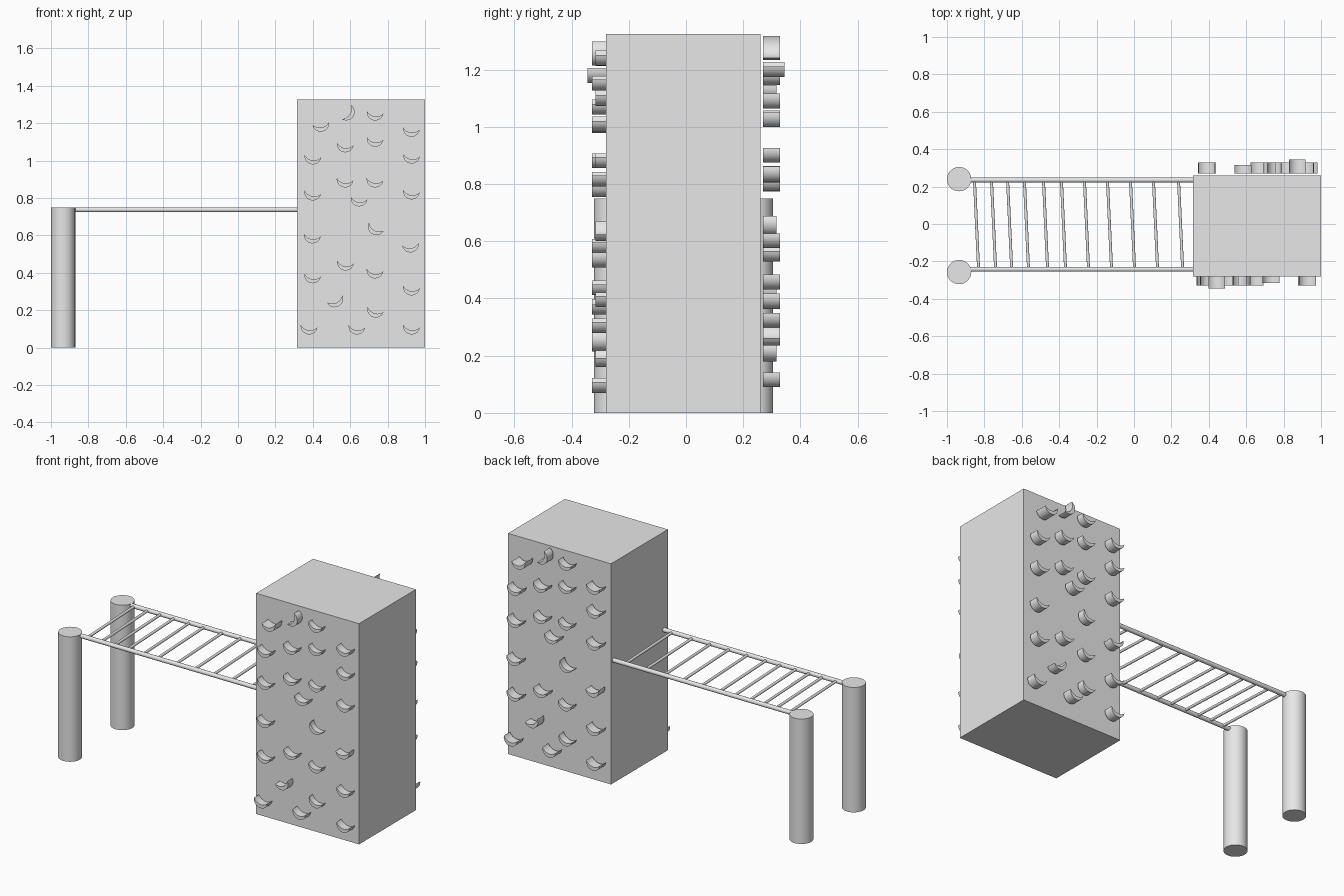
import bpy, bmesh, math
from mathutils import Vector, Matrix

if "Cube" in bpy.data.objects:
    bpy.data.objects.remove(bpy.data.objects["Cube"], do_unlink=True)

grey = bpy.data.materials.new("plain grey")
grey.use_nodes = True
grey.diffuse_color = (0.8, 0.8, 0.8, 1)
grey.node_tree.nodes["Principled BSDF"].inputs["Base Color"].default_value = (0.8, 0.8, 0.8, 1)


def finish(name, bm, smooth=True):
    bmesh.ops.recalc_face_normals(bm, faces=bm.faces[:])
    mesh = bpy.data.meshes.new(name)
    bm.to_mesh(mesh)
    bm.free()
    mesh.materials.append(grey)
    obj = bpy.data.objects.new(name, mesh)
    bpy.context.collection.objects.link(obj)
    if smooth:
        bpy.ops.object.select_all(action="DESELECT")
        obj.select_set(True)
        bpy.context.view_layer.objects.active = obj
        bpy.ops.object.shade_smooth_by_angle(angle=math.radians(35))
    return obj


def rod(bm, start, end, radius, sides):
    a, b = Vector(start), Vector(end)
    turn = (b - a).to_track_quat("Z", "Y").to_matrix().to_4x4()
    bmesh.ops.create_cone(bm, cap_ends=True, segments=sides, radius1=radius, radius2=radius,
                          depth=(b - a).length, matrix=Matrix.Translation((a + b) / 2) @ turn)


# Climbing tower
LEFT, RIGHT, FRONT, BACK, HEIGHT = 0.316, 1.0, -0.28, 0.26, 1.325
bm = bmesh.new()
bmesh.ops.create_cube(bm, size=1)
bmesh.ops.scale(bm, vec=(RIGHT - LEFT, BACK - FRONT, HEIGHT), verts=bm.verts)
bmesh.ops.translate(bm, vec=((LEFT + RIGHT) / 2, (FRONT + BACK) / 2, HEIGHT / 2), verts=bm.verts)
finish("climbing_tower", bm, smooth=False)

# Posts and side rails
for side, post_y, rail_y in (("front", -0.257, -0.242), ("back", 0.24, 0.235)):
    bm = bmesh.new()
    rod(bm, (-0.935, post_y, 0), (-0.935, post_y, 0.75), 0.065, 48)
    finish(side + "_post", bm)
    bm = bmesh.new()
    rod(bm, (-0.92, rail_y, 0.737), (LEFT + 0.02, rail_y, 0.737), 0.013, 20)
    finish(side + "_rail", bm)

# Slightly slanted ladder rungs
bm = bmesh.new()
for x in (-0.853, -0.762, -0.676, -0.586, -0.484, -0.388, -0.265, -0.142, -0.019, 0.104, 0.238):
    rod(bm, (x, 0.235, 0.737), (x + 0.022, -0.242, 0.737), 0.008, 14)
finish("ladder_rungs", bm)


# Crescent hold outline: round underside, scooped top
def crescent(radius=0.045, scoop=0.023, rise=0.019, steps=14):
    outer = [(radius * math.cos(t), rise + radius * math.sin(t))
             for t in (math.pi + math.pi * i / steps for i in range(steps + 1))]
    big = (radius ** 2 + scoop ** 2) / (2 * scoop)
    half = math.asin(radius / big)
    inner = [(big * math.sin(t), rise + big - scoop - big * math.cos(t))
             for t in (half - 2 * half * i / steps for i in range(1, steps))]
    return outer + inner


# Each hold: x, z, tilt in degrees
HOLDS = [
    (0.446, 1.18, 10), (0.595, 1.25, 60), (0.73, 1.24, -10), (0.925, 1.153, -7),
    (0.73, 1.10, -10), (0.57, 1.07, -10), (0.398, 1.005, -8), (0.925, 1.01, -10),
    (0.73, 0.882, -8), (0.57, 0.882, -8), (0.395, 0.813, -14), (0.925, 0.818, -8),
    (0.645, 0.781, -8), (0.395, 0.583, -8), (0.73, 0.63, -30), (0.925, 0.535, 10),
    (0.572, 0.438, -9), (0.73, 0.396, -8), (0.395, 0.37, -12), (0.925, 0.305, -8),
    (0.525, 0.243, 25), (0.73, 0.187, -18), (0.377, 0.096, -9), (0.633, 0.096, -9),
    (0.925, 0.096, -9),
]
bm = bmesh.new()
outline = crescent()
for x, z, tilt in HOLDS:
    reach = {0.446: -0.345, 0.73: -0.316}.get(x, -0.328)
    c, s = math.cos(math.radians(tilt)), math.sin(math.radians(tilt))
    cap = bm.faces.new([bm.verts.new((x + u * c - v * s, FRONT + 0.01, z + u * s + v * c))
                        for u, v in outline])
    new = bmesh.ops.extrude_face_region(bm, geom=[cap], use_keep_orig=True)["geom"]
    bmesh.ops.translate(bm, vec=(0, reach - FRONT - 0.01, 0),
                        verts=[g for g in new if isinstance(g, bmesh.types.BMVert)])
front_holds = finish("front_holds", bm)

# Same holds turned around for the back wall
back_holds = front_holds.copy()
back_holds.data = front_holds.data.copy()
back_holds.name = "back_holds"
back_holds.rotation_euler.z = math.pi
back_holds.location = (LEFT + RIGHT, 0, 0.02)
bpy.context.collection.objects.link(back_holds)
